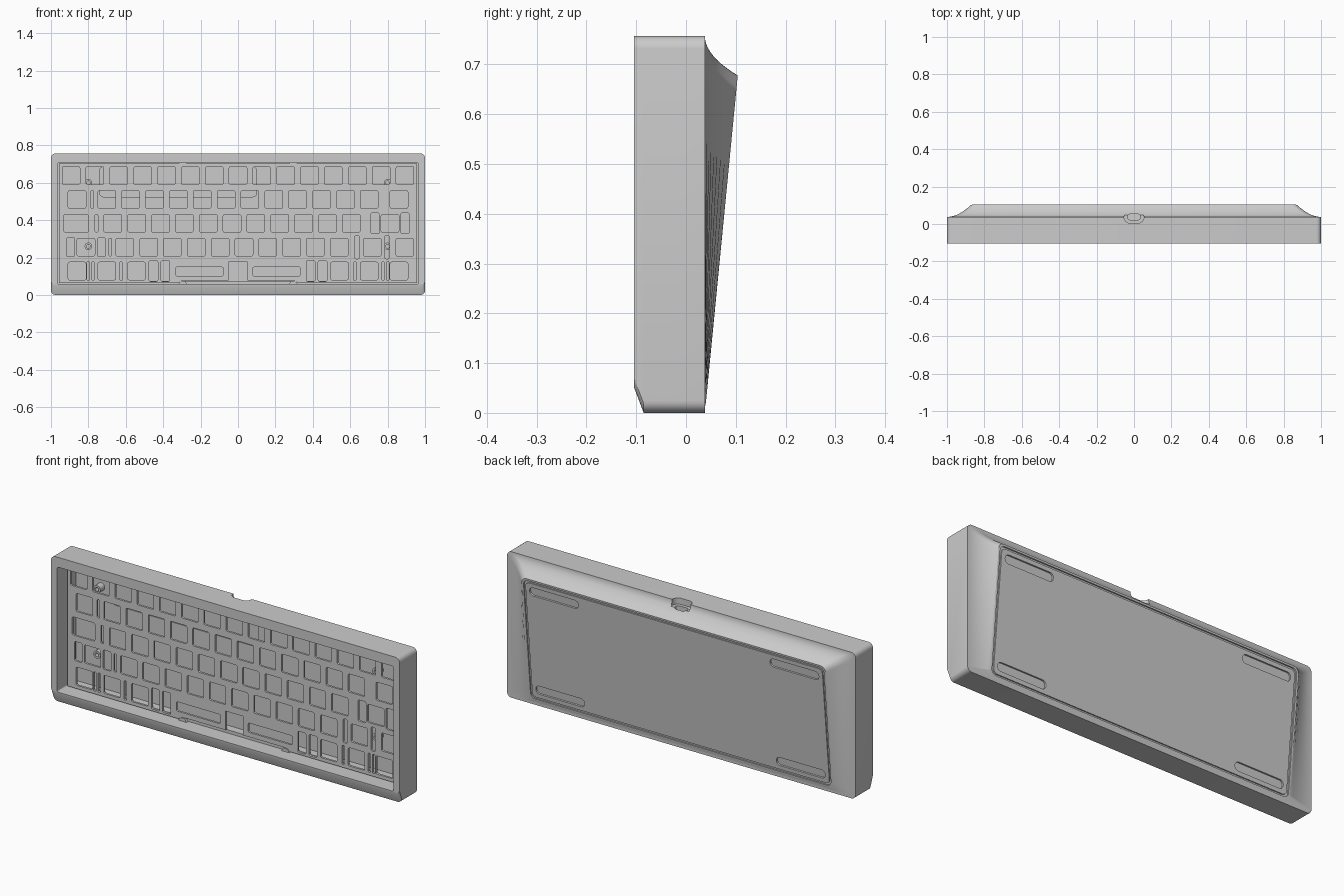
import bpy, bmesh, math
from mathutils import Matrix, Vector

if "Cube" in bpy.data.objects:
    bpy.data.objects.remove(bpy.data.objects["Cube"])

U = 0.1275            # key pitch
LEFT = -7.5 * U       # left edge of the key field
HOLE = 0.047          # half a switch hole
UPRIGHT = Matrix.Rotation(math.pi / 2, 4, 'X')


def rrect(x0, x1, z0, z1, r, n=3):
    """Rounded rectangle, counter-clockwise."""
    pts = []
    for i, (cx, cz) in enumerate([(x1 - r, z1 - r), (x0 + r, z1 - r), (x0 + r, z0 + r), (x1 - r, z0 + r)]):
        for k in range(n + 1):
            a = math.pi / 2 * (i + k / n)
            pts.append((cx + r * math.cos(a), cz + r * math.sin(a)))
    return pts


def add_object(name, bm):
    bmesh.ops.recalc_face_normals(bm, faces=bm.faces)
    me = bpy.data.meshes.new(name)
    bm.to_mesh(me)
    bm.free()
    ob = bpy.data.objects.new(name, me)
    bpy.context.collection.objects.link(ob)
    return ob


def solid(name, outlines, depth, matrix):
    """Extrude filled outlines (inner ones become holes), centred on the matrix."""
    cu = bpy.data.curves.new(name, 'CURVE')
    cu.dimensions, cu.fill_mode, cu.extrude = '2D', 'BOTH', depth / 2
    for pts in outlines:
        sp = cu.splines.new('POLY')
        sp.points.add(len(pts) - 1)
        for p, (a, b) in zip(sp.points, pts):
            p.co = (a, b, 0, 1)
        sp.use_cyclic_u = True
    tmp = bpy.data.objects.new(name + "_curve", cu)
    bpy.context.collection.objects.link(tmp)
    dg = bpy.context.evaluated_depsgraph_get()
    me = bpy.data.meshes.new_from_object(tmp.evaluated_get(dg))
    bpy.data.objects.remove(tmp)
    bm = bmesh.new()
    bm.from_mesh(me)
    bmesh.ops.remove_doubles(bm, verts=bm.verts, dist=1e-5)
    bm.transform(matrix)
    return add_object(name, bm)


def upright(name, outlines, y0, y1):
    return solid(name, outlines, y1 - y0, Matrix.Translation((0, (y0 + y1) / 2, 0)) @ UPRIGHT)


# Case: one skin of rings from the cavity floor, round the rim, to the back panel
BACK, RISE, ZTOP = 0.038, 0.066, 0.678
lift = lambda z: RISE * min(max(z, 0), ZTOP) / ZTOP
N = 6


def flat(y, *r):
    return [Vector((x, y, z)) for x, z in rrect(*r, N)]


def on_back(off, *r):
    return [Vector((x, BACK + lift(z) - off, z)) for x, z in rrect(*r, N)]


rings = [
    flat(0.022, -0.945, 0.945, 0.075, 0.690, 0.010),
    flat(-0.0195, -0.945, 0.945, 0.075, 0.690, 0.010),
    flat(-0.0195, -0.965, 0.965, 0.058, 0.706, 0.008),
    flat(-0.104, -0.965, 0.965, 0.058, 0.706, 0.008),
    flat(-0.104, -1, 1, 0.050, 0.757, 0.025),
    flat(-0.085, -1, 1, 0, 0.757, 0.025),
    flat(BACK, -1, 1, 0, 0.757, 0.025),
]
outer = rrect(-1, 1, 0, 0.757, 0.025, N)
inner = rrect(-0.872, 0.872, 0.022, ZTOP, 0.03, N)
STEPS = 10
for s in range(1, STEPS + 1):       # concave scoop up to the tilted back
    t, ring = s / STEPS, []
    for (xo, zo), (xi, zi) in zip(outer, inner):
        dx, dz = abs(xo - xi), abs(zo - zi)
        x, z = xo + (xi - xo) * t, zo + (zi - zo) * t
        ring.append(Vector((x, BACK + lift(z) * t ** (1.55 + 0.7 * dx / (dx + dz)), z)))
    rings.append(ring)
rings += [                           # groove round the back panel
    on_back(0, -0.862, 0.862, 0.032, 0.668, 0.026),
    on_back(0.007, -0.862, 0.862, 0.032, 0.668, 0.026),
    on_back(0.007, -0.852, 0.852, 0.042, 0.658, 0.022),
    on_back(0.001, -0.852, 0.852, 0.042, 0.658, 0.022),
]
bm = bmesh.new()
vr = [[bm.verts.new(p) for p in ring] for ring in rings]
for a, b in zip(vr, vr[1:]):
    for i in range(len(a)):
        j = (i + 1) % len(a)
        bm.faces.new((a[i], a[j], b[j], b[i]))
bm.faces.new(vr[0])
bm.faces.new(vr[-1])
case = add_object("case", bm)

# Cutters: inner pocket, port recess and port, four foot slots
cutters = [
    upright("pocket_cutter", [rrect(-0.74, 0.10, 0.525, 0.685, 0.02)], 0.0, 0.055),
    solid("port_recess_cutter", [rrect(-0.053, 0.053, 0.005, 0.068, 0.031, 8)], 0.075,
          Matrix.Translation((0, 0, 0.7625))),
    solid("port_cutter", [rrect(-0.035, 0.035, 0.022, 0.053, 0.015, 8)], 0.13,
          Matrix.Translation((0, 0, 0.735))),
]
tilt = Matrix.Rotation(-math.atan2(RISE, ZTOP), 4, 'X')
for x in (-0.69, 0.69):
    for z in (0.085, 0.615):
        cutters.append(solid("foot_cutter", [rrect(-0.14, 0.14, -0.022, 0.022, 0.021, 8)], 0.02,
                             Matrix.Translation((x, BACK + lift(z), z)) @ tilt @ UPRIGHT))
bpy.context.view_layer.objects.active = case
for c in cutters:
    c.hide_render = True
    m = case.modifiers.new(c.name, 'BOOLEAN')
    m.operation, m.solver, m.object = 'DIFFERENCE', 'EXACT', c
    bpy.ops.object.modifier_apply(modifier=m.name)
for c in cutters:
    bpy.data.objects.remove(c)

# Switch plate: holes by key row, positions in key units from the left
row_z = [0.128 + U * k for k in range(5)]
holes = []


def slot(x, z, hw, hh, r=0.007):
    holes.append(rrect(x - hw, x + hw, z - hh, z + hh, min(r, hw * 0.9)))


def keys(row, units):
    for u in units:
        slot(LEFT + u * U, row_z[row], HOLE, HOLE)


keys(4, [0.5 + i for i in range(15)])
keys(3, [0.75] + [2 + i for i in range(12)] + [14.25])
keys(2, [2.25 + i for i in range(11)] + [13.875])
keys(1, [1.125] + [2.75 + i for i in range(10)] + [13.125, 14.5])
keys(0, [0.75, 2, 3.25, 11.75, 13, 14.25])
slot(-0.865, row_z[2], 0.065, HOLE)                  # wide lock-key hole
for x, row in [(-0.78, 3), (-0.757, 2), (-0.683, 1)]:  # flex cuts
    slot(x, row_z[row], 0.008, 0.047)
for x, row, hh in [(0.733, 2, 0.055), (0.893, 2, 0.055), (-0.895, 1, 0.05), (-0.730, 1, 0.05)]:
    slot(x, row_z[row], 0.022, hh)                    # stabiliser holes
for x in (0.637, 0.797):
    slot(x, row_z[1], 0.012, 0.062)
for s in (-1, 1):                                     # mirrored bottom row
    for x in (0.625, 0.775, 0.800):
        slot(s * x, row_z[0], 0.007, 0.050)
    for x in (0.388, 0.452):
        slot(s * x, row_z[0], 0.023, 0.055)
    slot(s * 0.206, 0.125, 0.126, 0.024)
half = [(0.05, 0.175), (0.05, 0.077), (0.30, 0.077), (0.32, 0.063), (0.958, 0.063), (0.958, 0.702)]
edge = half + [(-x, z) for x, z in reversed(half)]
plate = upright("switch_plate", [edge] + holes, -0.031, -0.020)

# Screw posts behind the plate
for x in (-0.8, 0.8):
    for z in (0.26, 0.60):
        upright("screw_post", [rrect(x - r, x + r, z - r, z + r, r * 0.999, 5) for r in (0.020, 0.010)],
                -0.014, 0.024)

# Small mounting tabs along the top and bottom of the opening
for x in (-0.295, 0.295):
    for z0, z1 in ((0.056, 0.074), (0.698, 0.708)):
        upright("mount_tab", [[(x - 0.025, z0), (x + 0.025, z0), (x + 0.012, z1), (x - 0.012, z1)]
                              if z0 < 0.5 else rrect(x - 0.02, x + 0.02, z0, z1, 0.003)], -0.034, -0.018)

# Smooth the curved surfaces, keep edges sharp
bpy.ops.object.select_all(action='DESELECT')
for ob in bpy.context.scene.objects:
    ob.select_set(True)
bpy.context.view_layer.objects.active = case
bpy.ops.object.shade_smooth_by_angle(angle=math.radians(25))
